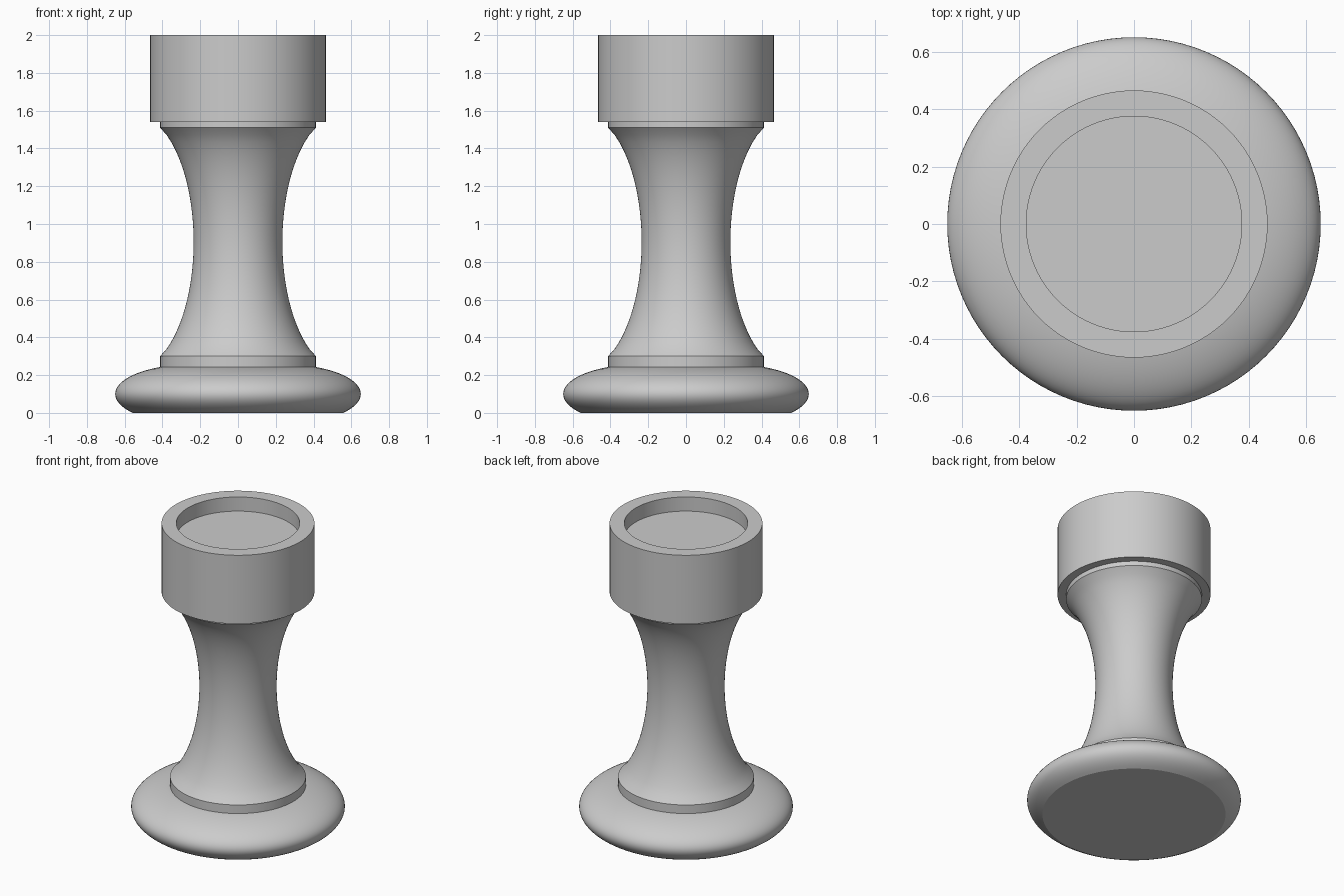
import bpy, math

cube = bpy.data.objects.get("Cube")
if cube:
    bpy.data.objects.remove(cube, do_unlink=True)

SEGMENTS = 96

grey = bpy.data.materials.new("plain_grey")
grey.use_nodes = True
colour = (0.6, 0.6, 0.6, 1)
grey.diffuse_color = colour
grey.node_tree.nodes["Principled BSDF"].inputs["Base Color"].default_value = colour


def lathe(name, profile):
    """Revolve (radius, height) points, listed bottom to top, around z."""
    verts, faces, rings = [], [], []
    for r, z in profile:
        start = len(verts)
        count = SEGMENTS if r > 0 else 1
        for i in range(count):
            a = math.tau * i / SEGMENTS
            verts.append((r * math.cos(a), r * math.sin(a), z))
        rings.append([start + i % count for i in range(SEGMENTS)])
    for low, high in zip(rings, rings[1:]):
        for i in range(SEGMENTS):
            j = (i + 1) % SEGMENTS
            quad = (low[i], low[j], high[j], high[i])
            faces.append(tuple(dict.fromkeys(quad)))
    mesh = bpy.data.meshes.new(name)
    mesh.from_pydata(verts, [], faces)
    mesh.materials.append(grey)
    obj = bpy.data.objects.new(name, mesh)
    bpy.context.collection.objects.link(obj)
    bpy.ops.object.select_all(action="DESELECT")
    obj.select_set(True)
    bpy.context.view_layer.objects.active = obj
    bpy.ops.object.shade_smooth_by_angle(angle=math.radians(25))
    return obj


# Rounded foot: part of an ellipse, cut flat below and at the collar
def foot_point(angle):
    return (0.25 + 0.4 * math.cos(angle), 0.1 + 0.156 * math.sin(angle))


low, high = -math.asin(0.1 / 0.156), math.acos(0.4)
foot = [foot_point(low + (high - low) * i / 24) for i in range(25)]
lathe("foot", [(0, 0)] + foot + [(0, foot[-1][1])])

# Waisted stem between two collars of the same radius
COLLAR, WAIST, MIDDLE, HALF = 0.413, 0.235, 0.905, 0.605
stem = []
for i in range(33):
    dz = HALF * (i / 16 - 1)
    flare = 0.32 * (1 - math.sqrt(1 - (dz / 0.68) ** 2))
    stem.append((WAIST + flare, MIDDLE + dz))
stem[0], stem[-1] = (COLLAR, MIDDLE - HALF), (COLLAR, MIDDLE + HALF)
lathe("stem", [(0, 0.23), (COLLAR, 0.23)] + stem + [(COLLAR, 1.54), (0, 1.54)])

# Cylindrical head with a shallow round recess on top
lathe("head", [(0, 1.54), (0.465, 1.54), (0.465, 2), (0.375, 2),
               (0.375, 1.905), (0, 1.905)])
